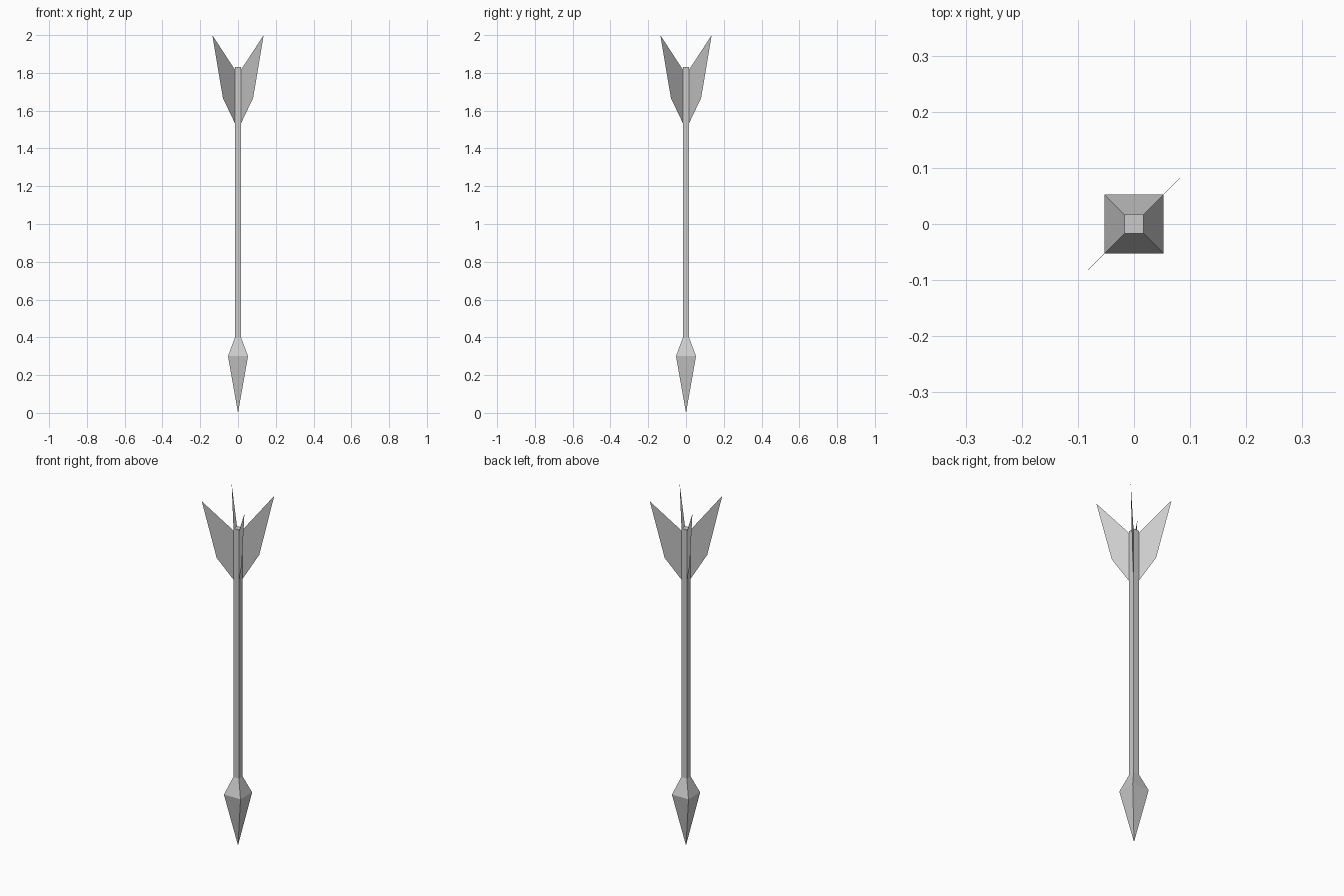
import bpy
from math import sqrt, pi, cos, sin

if "Cube" in bpy.data.objects:
    bpy.data.objects.remove(bpy.data.objects["Cube"])


def make(name, verts, faces):
    mesh = bpy.data.meshes.new(name)
    mesh.from_pydata(verts, [], faces)
    mesh.update()
    obj = bpy.data.objects.new(name, mesh)
    bpy.context.collection.objects.link(obj)
    return obj


def square(half, z):
    return [(-half, -half, z), (half, -half, z), (half, half, z), (-half, half, z)]


def band(a, b):
    return [(a + i, a + (i + 1) % 4, b + (i + 1) % 4, b + i) for i in range(4)]


R = 0.0172

# square shaft, open at the bottom where it meets the head
make("shaft", square(R, 0.397) + square(R, 1.83), band(0, 4) + [(4, 5, 6, 7)])

# four-sided pointed head
make("arrow_head", [(0, 0, 0)] + square(0.053, 0.30) + square(R, 0.397),
     [(0, 1 + (i + 1) % 4, 1 + i) for i in range(4)] + band(1, 5))

# four thin feathers standing on the shaft corners, along the diagonals
profile = [(R, 1.535), (0.08, 1.667), (0.136, 2.0), (R, 1.818)]
for k in range(4):
    a = pi / 4 + k * pi / 2
    make(f"feather_{k + 1}",
         [(r * sqrt(2) * cos(a), r * sqrt(2) * sin(a), z) for r, z in profile],
         [(0, 1, 2, 3)])
